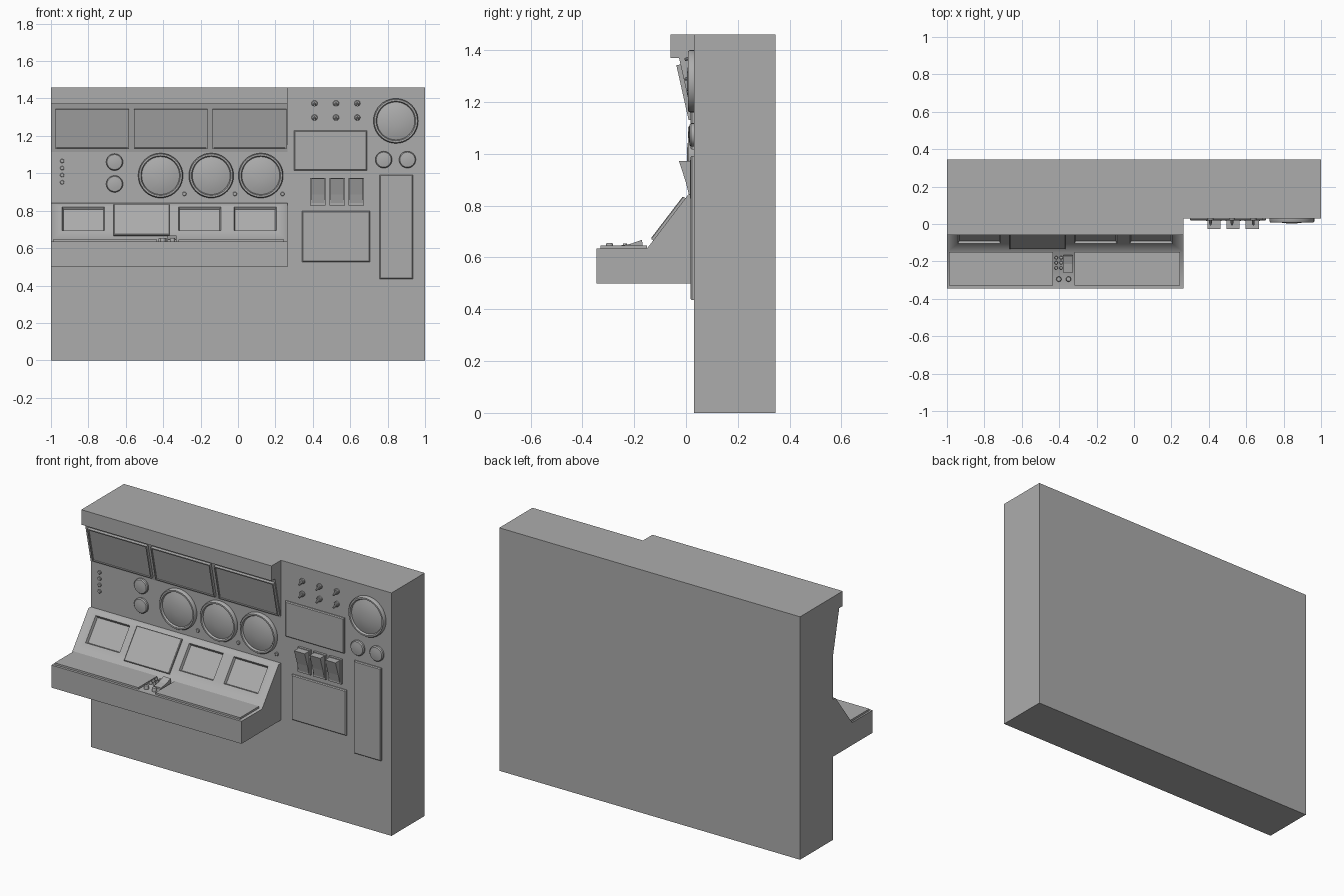
import bpy, bmesh, math
from mathutils import Matrix, Vector

cube = bpy.data.objects.get("Cube")
if cube:
    bpy.data.objects.remove(cube, do_unlink=True)

GREY = (0.415, 0.415, 0.415, 1)
paint = bpy.data.materials.new("plain_grey")
paint.use_nodes = True
paint.diffuse_color = GREY
paint.node_tree.nodes["Principled BSDF"].inputs["Base Color"].default_value = GREY

WALL = 0.03       # front plane of the wall
EDGE = 0.265      # right end of the console and hood


def smooth_mesh(mesh, degrees):
    mesh.shade_smooth()
    mesh.set_sharp_from_angle(angle=math.radians(degrees))


def finish(name, bm, matrix=Matrix()):
    bmesh.ops.recalc_face_normals(bm, faces=bm.faces)
    mesh = bpy.data.meshes.new(name)
    bm.to_mesh(mesh)
    bm.free()
    mesh.materials.append(paint)
    obj = bpy.data.objects.new(name, mesh)
    obj.matrix_world = matrix
    bpy.context.collection.objects.link(obj)
    return obj


def place(x, y, z, tilt=0):
    return Matrix.Translation((x, y, z)) @ Matrix.Rotation(tilt, 4, 'X')


def box_mesh(w, d, h):
    """Box with its back on y = 0, facing -y."""
    bm = bmesh.new()
    bmesh.ops.create_cube(bm, size=1, matrix=Matrix.Translation((0, -d / 2, 0))
                          @ Matrix.Diagonal((w, d, h, 1)))
    return bm


def panel(name, w, h, depth, matrix, rim, recess):
    """Plate whose front is sunk inside a rim, or raised by a negative recess."""
    bm = box_mesh(w, depth, h)
    face = min(bm.faces, key=lambda f: f.calc_center_median().y)
    bmesh.ops.inset_region(bm, faces=[face], thickness=rim)
    if recess < 0:
        bmesh.ops.translate(bm, verts=face.verts, vec=(0, recess, 0))
    else:
        moved = bmesh.ops.extrude_face_region(bm, geom=[face])["geom"]
        verts = [v for v in moved if isinstance(v, bmesh.types.BMVert)]
        bmesh.ops.translate(bm, verts=verts, vec=(0, recess, 0))
        bmesh.ops.delete(bm, geom=[face], context='FACES')
    return finish(name, bm, matrix)


def extrusion(name, profile, x0, x1):
    """Side profile of (y, z) points stretched along x."""
    bm = bmesh.new()
    face = bm.faces.new([bm.verts.new((x0, y, z)) for y, z in profile])
    ext = bmesh.ops.extrude_face_region(bm, geom=[face])["geom"]
    bmesh.ops.translate(bm, vec=(x1 - x0, 0, 0),
                        verts=[v for v in ext if isinstance(v, bmesh.types.BMVert)])
    return finish(name, bm)


def lathe(name, profile, matrix, steps=40):
    """Turn (radius, height) points around the -y axis."""
    bm = bmesh.new()
    verts = [bm.verts.new((r, -h, 0)) for r, h in profile]
    edges = [bm.edges.new(pair) for pair in zip(verts, verts[1:])]
    bmesh.ops.spin(bm, geom=verts + edges, cent=(0, 0, 0), axis=(0, 1, 0),
                   angle=math.tau, steps=steps)
    bmesh.ops.remove_doubles(bm, verts=bm.verts, dist=0.0002)
    smooth_mesh(finish(name, bm, matrix).data, 35)


def button(name, r, h, matrix, steps=16):
    lathe(name, [(r, 0), (r, h * 0.7), (r * 0.8, h), (0, h)], matrix, steps)


# Wall block
finish("wall", box_mesh(2, 0.345 - WALL, 1.46), place(0, 0.345, 0.73))

# Overhead hood with a leaning face below it
extrusion("hood", [(0.06, 1.46), (-0.06, 1.46), (-0.06, 1.37), (-0.027, 1.37),
                   (WALL, 1.115), (0.06, 1.115)], -1, EDGE)

# Console with a flat desk and a sloping back
FOOT, HEAD = Vector((0, -0.15, 0.635)), Vector((0, 0.008, 0.842))
console = extrusion("console", [(0.06, 0.5), (-0.345, 0.5), (-0.345, 0.635),
                                FOOT.yz, HEAD.yz, (0.06, 0.842)], -1, EDGE)
rise = HEAD - FOOT
SLOPE = -math.atan2(rise.y, rise.z)


def on_slope(x, z):
    p = FOOT + rise * ((z - FOOT.z) / rise.z)
    return place(x, p.y, p.z, SLOPE)


# Sunken screens in the slope
for x in (-0.827, -0.205, 0.092):
    bm = box_mesh(0.246, 0.04, 0.18)
    back = max(bm.faces, key=lambda f: f.calc_center_median().y)
    for v in back.verts:
        v.co.x *= 0.87
        v.co.z *= 0.82
    cutter = finish("screen_cutter", bm, on_slope(x, 0.757) @ Matrix.Translation((0, 0.015, 0)))
    cutter.hide_render = True
    mod = console.modifiers.new("screen_cut", 'BOOLEAN')
    mod.object, mod.solver = cutter, 'EXACT'
    bpy.context.view_layer.update()
    cut = bpy.data.meshes.new_from_object(console.evaluated_get(bpy.context.evaluated_depsgraph_get()))
    console.modifiers.clear()
    console.data = cut
    bpy.data.objects.remove(cutter, do_unlink=True)
# Soft shading where the slope meets the desk and its top
smooth_mesh(console.data, 57)

# Raised screen on the slope
panel("raised_screen", 0.3, 0.205, 0.009, on_slope(-0.515, 0.747), 0.005, -0.003)

# Desk plates either side of the small controls
UP = -math.pi / 2
for name, x0, x1 in (("desk_plate_right", -0.988, -0.432), ("desk_plate_left", -0.318, 0.245)):
    finish(name, box_mesh(x1 - x0, 0.011, 0.18),
           place((x0 + x1) / 2, -0.24, 0.635, UP))

# Small desk controls
for x in (-0.416, -0.39):
    for y in (-0.18, -0.207, -0.235):
        button("desk_button", 0.009, 0.018, place(x, y, 0.635, UP), 12)
for x in (-0.402, -0.35):
    button("desk_knob", 0.014, 0.02, place(x, -0.295, 0.635, UP))
extrusion("desk_rocker", [(-0.165, 0.63), (-0.17, 0.668), (-0.215, 0.652),
                          (-0.262, 0.645), (-0.262, 0.63)], -0.376, -0.328)

# Leaning monitors
LEAN = math.atan2(0.057, 0.255)
for x in (-0.78, -0.36, 0.062):
    panel("monitor", 0.394, 0.217, 0.02, place(x, 0.006, 1.24, LEAN), 0.01, 0.006)

# Round gauges with a rim and domed glass
GAUGE = [(0.12, 0), (0.12, 0.015), (0.115, 0.023), (0.106, 0.023), (0.101, 0.012),
         (0.08, 0.018), (0.055, 0.023), (0.03, 0.026), (0, 0.027)]
for x, z in ((-0.414, 0.988), (-0.143, 0.988), (0.122, 0.988), (0.844, 1.28)):
    lathe("gauge", GAUGE, place(x, WALL, z))

# Small round dials
DIAL = [(0.045, 0), (0.045, 0.01), (0.04, 0.016), (0.02, 0.019), (0, 0.02)]
for x, z in ((-0.66, 1.06), (-0.66, 0.943), (0.779, 1.073), (0.906, 1.073)):
    lathe("small_dial", DIAL, place(x, WALL, z), 28)

# Indicator lights
for i in range(4):
    button("indicator_light", 0.011, 0.008, place(-0.94, WALL, 1.066 - i * 0.038))
for x in (-0.287, -0.017, 0.238):
    button("gauge_light", 0.011, 0.008, place(x, WALL, 0.89))

# Toggle switches
for x in (0.409, 0.524, 0.638):
    for z in (1.374, 1.298):
        button("toggle_base", 0.016, 0.012, place(x, WALL, z))
        button("toggle_lever", 0.007, 0.032, place(x, WALL - 0.005, z, 0.35), 10)

# Flat wall panels
for name, x0, x1, z0, z1 in (("wide_panel", 0.3, 0.69, 1.016, 1.228),
                             ("square_panel", 0.343, 0.705, 0.526, 0.798),
                             ("tall_panel", 0.757, 0.935, 0.435, 0.992)):
    panel(name, x1 - x0, z1 - z0, 0.007,
          place((x0 + x1) / 2, WALL, (z0 + z1) / 2), 0.007, -0.005)

# Big rocker switches on backing plates
for x in (0.427, 0.53, 0.632):
    finish("rocker_plate", box_mesh(0.084, 0.014, 0.148), place(x, WALL, 0.902))
    extrusion("rocker_top", [(WALL, 0.972), (-0.027, 0.972), (0, 0.888), (WALL, 0.888)],
              x - 0.035, x + 0.035)
    extrusion("rocker_bottom", [(WALL, 0.888), (0, 0.888), (0.012, 0.84), (WALL, 0.84)],
              x - 0.035, x + 0.035)
